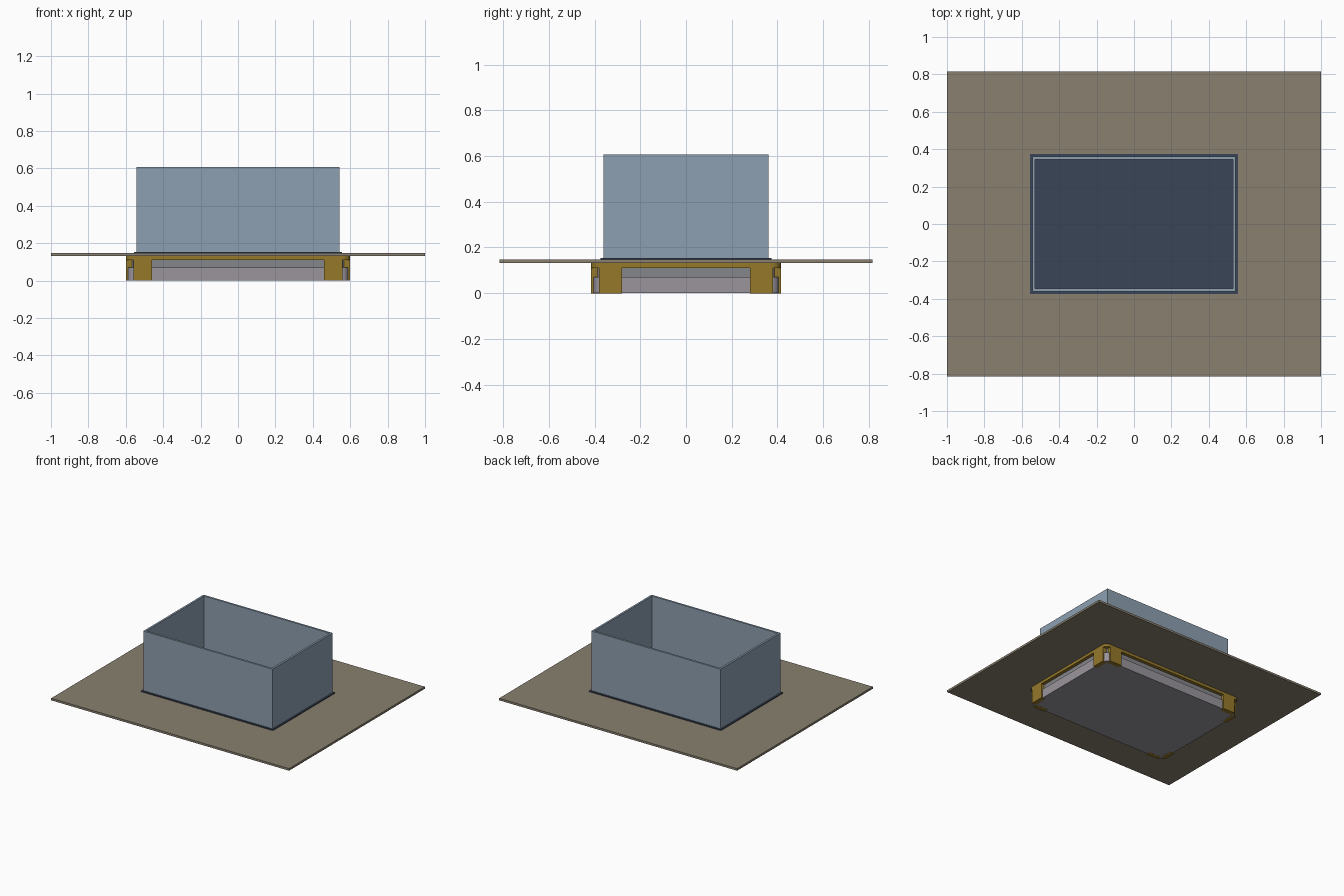
import bpy, bmesh, math

if "Cube" in bpy.data.objects:
    bpy.data.objects.remove(bpy.data.objects["Cube"])


def material(name, rgb):
    m = bpy.data.materials.new(name)
    m.diffuse_color = (*rgb, 1)
    m.use_nodes = True
    m.node_tree.nodes["Principled BSDF"].inputs["Base Color"].default_value = m.diffuse_color
    return m


STEEL = material("blue_grey", (0.27, 0.35, 0.44))
DARK = material("dark_seal", (0.042, 0.06, 0.095))
BOARD = material("taupe", (0.25, 0.216, 0.16))
GOLD = material("ochre", (0.30, 0.19, 0.023))
GREY = material("light_grey", (0.32, 0.30, 0.33))
MID = material("mid_grey", (0.235, 0.24, 0.26))


def finish(bm, name, mat):
    bmesh.ops.recalc_face_normals(bm, faces=bm.faces)
    me = bpy.data.meshes.new(name)
    bm.to_mesh(me)
    bm.free()
    me.materials.append(mat)
    ob = bpy.data.objects.new(name, me)
    bpy.context.collection.objects.link(ob)
    return ob


def box(name, mat, x0, x1, y0, y1, z0, z1):
    bm = bmesh.new()
    bmesh.ops.create_cube(bm, size=1)
    for v in bm.verts:
        v.co = ((x0 + x1) / 2 + v.co.x * (x1 - x0),
                (y0 + y1) / 2 + v.co.y * (y1 - y0),
                (z0 + z1) / 2 + v.co.z * (z1 - z0))
    return finish(bm, name, mat)


def outline(hx, hy, r, n=6):
    # rounded rectangle, or plain rectangle when r is zero
    pts = []
    for k, (sx, sy) in enumerate([(1, 1), (-1, 1), (-1, -1), (1, -1)]):
        steps = range(n + 1) if r else [0]
        for i in steps:
            a = math.pi / 2 * (k + i / n)
            pts.append((sx * (hx - r) + r * math.cos(a),
                        sy * (hy - r) + r * math.sin(a)))
    return pts


def slab(name, mat, hx, hy, r, z0, z1):
    bm = bmesh.new()
    f = bm.faces.new([bm.verts.new((x, y, z0)) for x, y in outline(hx, hy, r)])
    ext = bmesh.ops.extrude_face_region(bm, geom=[f], use_keep_orig=True)
    for g in ext["geom"]:
        if isinstance(g, bmesh.types.BMVert):
            g.co.z = z1
    return finish(bm, name, mat)


def tube(name, mat, hx, hy, t, z0, z1):
    # open rectangular duct with wall thickness t
    bm = bmesh.new()
    loops = [[bm.verts.new((x, y, z)) for x, y in outline(a, b, 0)]
             for a, b, z in [(hx, hy, z0), (hx, hy, z1),
                             (hx - t, hy - t, z1), (hx - t, hy - t, z0)]]
    for j in range(4):
        p, q = loops[j], loops[(j + 1) % 4]
        for i in range(4):
            k = (i + 1) % 4
            bm.faces.new((p[i], p[k], q[k], q[i]))
    return finish(bm, name, mat)


# lower housing: stepped grey body under an ochre cap
slab("lower_body", GREY, 0.59, 0.405, 0.035, 0.0, 0.07)
slab("upper_body", MID, 0.575, 0.39, 0.03, 0.07, 0.11)
slab("cap_plate", GOLD, 0.60, 0.415, 0.04, 0.11, 0.131)

# corner guard blocks, two at each corner
for sx, cx in ((-1, "left"), (1, "right")):
    for sy, cy in ((-1, "front"), (1, "back")):
        x = sorted((sx * 0.46, sx * 0.56))
        y = sorted((sy * 0.38, sy * 0.415))
        box(f"{cy}_{cx}_long_side_guard", GOLD, *x, *y, -0.0005, 0.115)
        x = sorted((sx * 0.565, sx * 0.60))
        y = sorted((sy * 0.28, sy * 0.38))
        box(f"{cy}_{cx}_short_side_guard", GOLD, *x, *y, -0.0005, 0.115)

# wide mounting board
box("mounting_board", BOARD, -1, 1, -0.815, 0.815, 0.131, 0.147)

# seal plate, which is also the floor seen inside the open box
box("seal_plate", DARK, -0.555, 0.555, -0.373, 0.373, 0.146, 0.154)
tube("open_box_walls", STEEL, 0.543, 0.361, 0.015, 0.152, 0.607)
